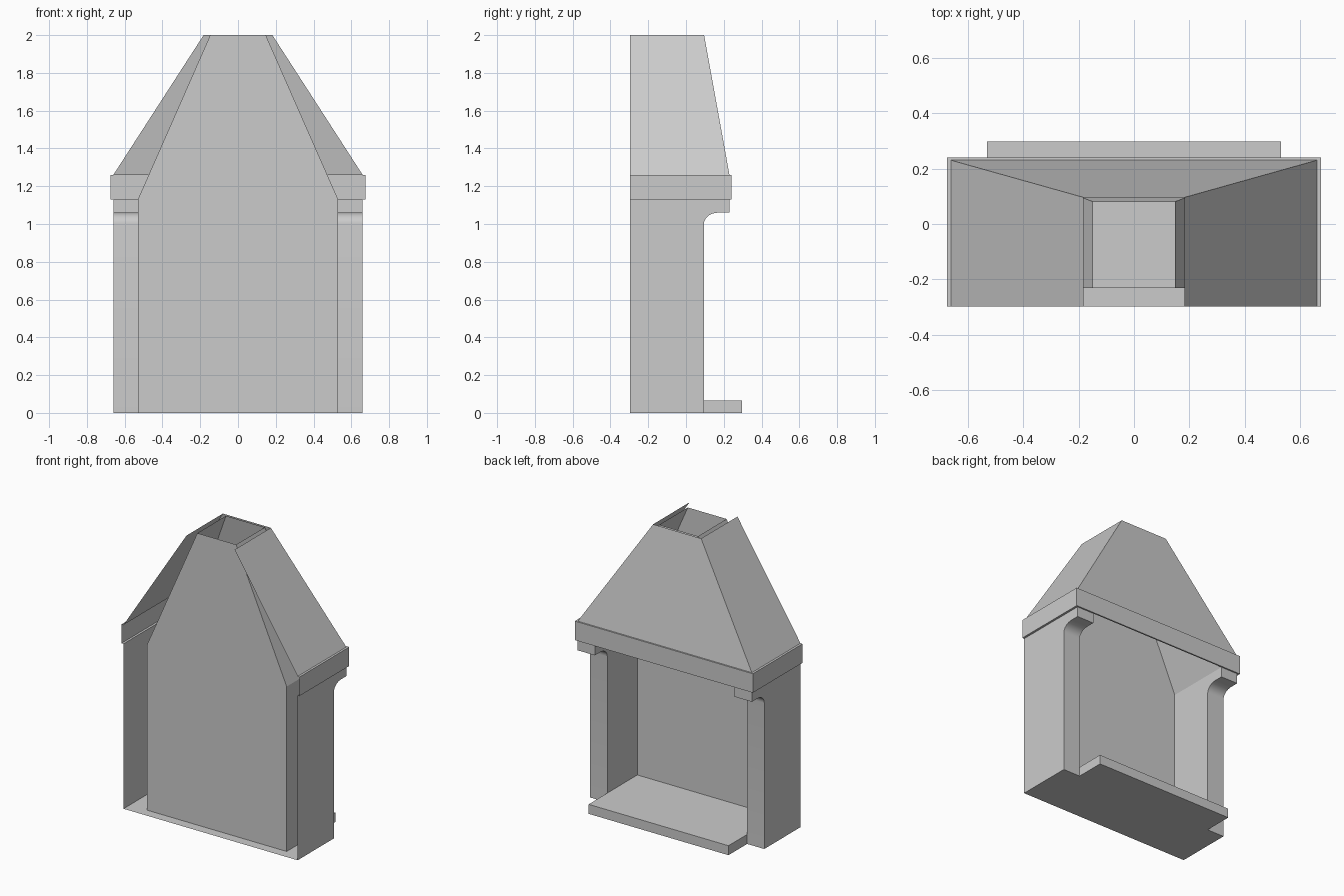
import bpy, bmesh, math

if "Cube" in bpy.data.objects:
    bpy.data.objects.remove(bpy.data.objects["Cube"])

BACK, WALL = -0.297, -0.23      # open rear edge, rear wall of the firebox
INNER, OUTER = 0.53, 0.66       # half widths of the opening and the body


def make(name, faces):
    """Mesh object from polygons given as point lists, welded at the seams."""
    bm = bmesh.new()
    for pts in faces:
        bm.faces.new([bm.verts.new(p) for p in pts])
    bmesh.ops.remove_doubles(bm, verts=bm.verts, dist=1e-5)
    bmesh.ops.recalc_face_normals(bm, faces=bm.faces)
    me = bpy.data.meshes.new(name)
    bm.to_mesh(me)
    bm.free()
    ob = bpy.data.objects.new(name, me)
    bpy.context.collection.objects.link(ob)
    return ob


def loft(rings):
    """Quads between successive open rings of points."""
    return [[a[i], a[i + 1], b[i + 1], b[i]]
            for a, b in zip(rings, rings[1:]) for i in range(len(a) - 1)]


def u_ring(x, y, z, back):
    return [(-x, back, z), (-x, y, z), (x, y, z), (x, back, z)]


# Hood and mantel band: one shell, open at the rear and top
make("hood_and_mantel", loft([u_ring(x, y, z, BACK) for x, y, z in (
    (OUTER, 0.23, 1.13), (0.675, 0.24, 1.13), (0.675, 0.24, 1.26),
    (OUTER, 0.23, 1.26), (0.182, 0.096, 2.0))]))

# Inner flue tapering to the chimney mouth
make("inner_flue", loft([u_ring(INNER, 0.23, 1.13, WALL),
                         u_ring(0.147, 0.08, 2.0, WALL)]))

# Rear wall of firebox and flue
make("firebox_back", [[(-INNER, WALL, 0), (INNER, WALL, 0), (INNER, WALL, 1.13),
                       (0.147, WALL, 2), (-0.147, WALL, 2), (-INNER, WALL, 1.13)]])

# Pier front profile (y, z) with a curved corbel
arc = [(0.17 - 0.075 * math.cos(t), 1.0 + 0.06 * math.sin(t))
       for t in (i * math.pi / 16 for i in range(9))]
profile = [(0.095, 0)] + arc + [(0.23, 1.06), (0.23, 1.13)]

# Hollow piers, open at the rear
for side, s in (("left", -1), ("right", 1)):
    edges = [[(s * x, y, z) for x in (INNER, OUTER)] for y, z in profile]
    walls = [[(s * x, b, 0)] + [(s * x, y, z) for y, z in profile] + [(s * x, b, 1.13)]
             for x, b in ((INNER, WALL), (OUTER, BACK))]
    pier = make(side + "_pier", loft(edges) + walls)
    bpy.ops.object.select_all(action='DESELECT')
    pier.select_set(True)
    bpy.context.view_layer.objects.active = pier
    bpy.ops.object.shade_smooth_by_angle(angle=math.radians(30))

# Base sheet under the body and the projecting hearth
FRONT, TOP = 0.297, 0.065
make("base_floor", [[(-OUTER, BACK, 0), (OUTER, BACK, 0), (OUTER, 0.095, 0),
                     (INNER, 0.095, 0), (INNER, FRONT, 0), (-INNER, FRONT, 0),
                     (-INNER, 0.095, 0), (-OUTER, 0.095, 0)]])

# Raised hearth slab
make("hearth_slab", loft([u_ring(INNER, FRONT, 0, 0.095), u_ring(INNER, FRONT, TOP, 0.095)])
     + [[(-INNER, WALL, TOP), (INNER, WALL, TOP), (INNER, FRONT, TOP), (-INNER, FRONT, TOP)]])
